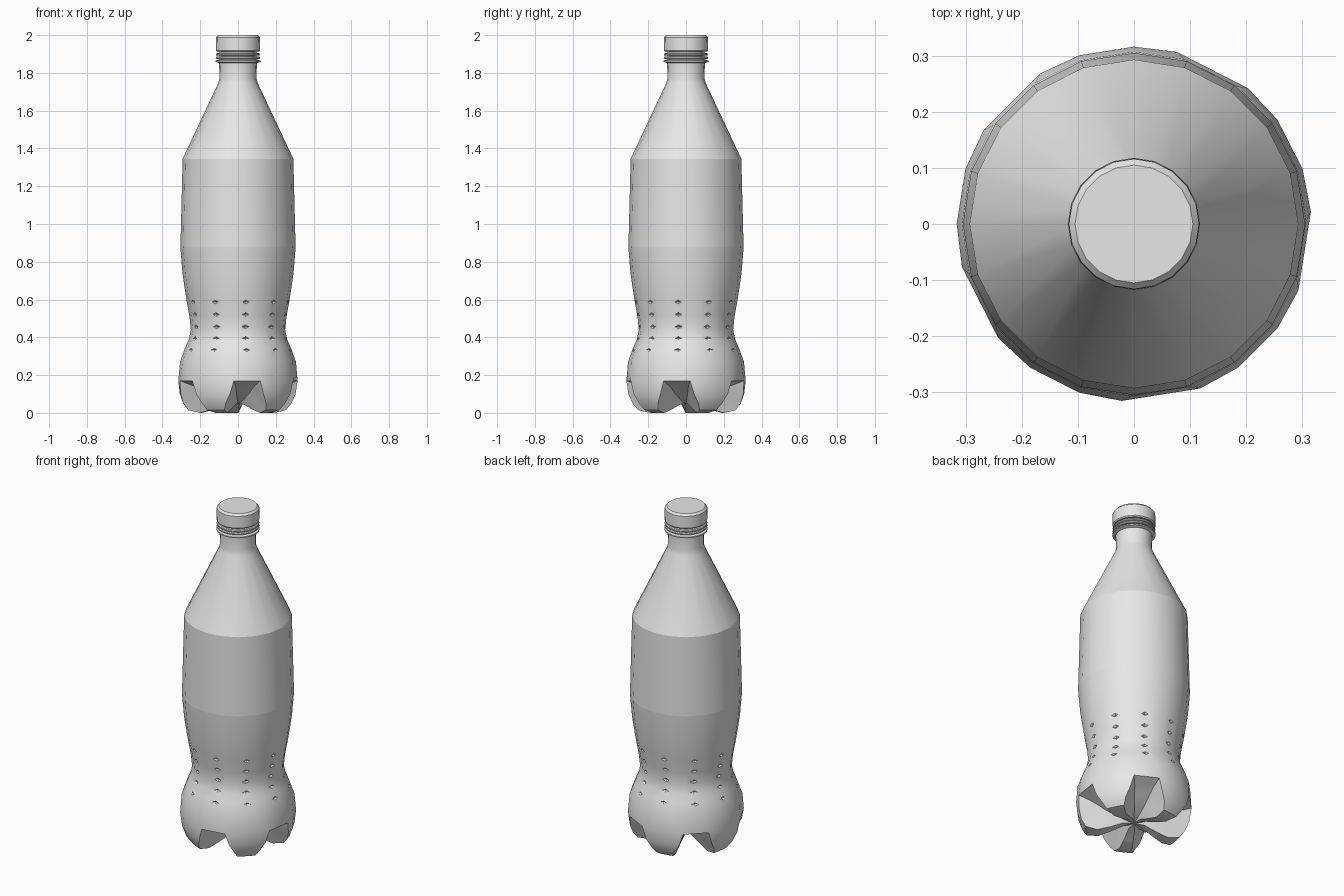
import bpy, bmesh
from math import sin, cos, radians
from mathutils import Matrix, Vector

cube = bpy.data.objects.get("Cube")
if cube:
    bpy.data.objects.remove(cube)

grey = bpy.data.materials.new("plain grey")
grey.use_nodes = True
grey.diffuse_color = (0.8, 0.8, 0.8, 1)
grey.node_tree.nodes["Principled BSDF"].inputs["Base Color"].default_value = (0.8, 0.8, 0.8, 1)


def polar(r, deg, z):
    return Vector((r * cos(radians(deg)), r * sin(radians(deg)), z))


def make_object(name, bm):
    bmesh.ops.remove_doubles(bm, verts=bm.verts, dist=1e-5)
    bmesh.ops.recalc_face_normals(bm, faces=bm.faces)
    mesh = bpy.data.meshes.new(name)
    bm.to_mesh(mesh)
    bm.free()
    mesh.materials.append(grey)
    obj = bpy.data.objects.new(name, mesh)
    bpy.context.collection.objects.link(obj)
    return obj


def loft(name, rings):
    """Join closed rings of points; coincident points are welded."""
    bm = bmesh.new()
    loops = [[bm.verts.new(p) for p in ring] for ring in rings]
    for a, b in zip(loops, loops[1:]):
        for i in range(len(a)):
            j = (i + 1) % len(a)
            bm.faces.new((a[i], a[j], b[j], b[i]))
    return make_object(name, bm)


def lathe(name, profile, sides=20):
    return loft(name, [[polar(r, 360 * i / sides, z) for i in range(sides)]
                       for r, z in profile])


def smooth(obj):
    bpy.ops.object.select_all(action='DESELECT')
    obj.select_set(True)
    bpy.context.view_layer.objects.active = obj
    bpy.ops.object.shade_smooth_by_angle(angle=radians(30))


def base_ring(valley, edge, foot):
    """Ring with five notches; valley and foot are (radius, z, angle from notch)."""
    ring = []
    for k in range(5):
        n = 72 * k - 9
        vr, vz, va = valley
        fr, fz, fa = foot
        ring += [polar(vr, n - va, vz), polar(vr, n + va, vz),
                 polar(fr, n + edge, fz), polar(fr, n + fa, fz),
                 polar(fr, n + 72 - fa, fz), polar(fr, n + 72 - edge, fz)]
    return ring


# Body outline from the neck down to the top of the notches: radius, z, notch half angle
wall = [(0, 1.93, 9), (.098, 1.93, 9), (.098, 1.872, 9), (.118, 1.865, 9),
        (.118, 1.858, 9), (.1, 1.852, 9), (.098, 1.77, 9), (.105, 1.745, 9),
        (.293, 1.345, 9), (.305, .875, 9), (.294, .74, 9), (.275, .61, 9),
        (.257, .51, 9), (.25, .44, 9), (.26, .39, 9), (.28, .345, 9),
        (.307, .27, 10), (.316, .17, 13)]
rings = [base_ring((r, z, a), a, (r, z, 27)) for r, z, a in wall]

# Five feet with sloping valleys between them, meeting at the centre
rings += [base_ring(v, e, f) for v, e, f in [
    ((.25, .145, 12), 17, (.308, .1, 28)),
    ((.2, .122, 12), 22, (.29, .05, 29)),
    ((.16, .1, 12), 25, (.263, .014, 30)),
    ((.12, .085, 12), 26, (.2, 0, 30)),
    ((.08, .07, 12), 25, (.13, .02, 28)),
    ((.04, .057, 12), 20, (.06, .045, 27)),
    ((0, .05, 9), 9, (0, .05, 27))]]
body = loft("bottle_body", rings)


def wall_radius(z):
    for (r1, z1, _), (r2, z2, _) in zip(wall, wall[1:]):
        if z2 <= z <= z1 and z1 > z2:
            return r2 + (r1 - r2) * (z - z2) / (z1 - z2)


# Diamond dimples in ten columns around the waist
bm = bmesh.new()
for col in range(10):
    angle = 36 * col - 9
    for z in (.587, .521, .456, .394, .333):
        place = (Matrix.Translation(polar(wall_radius(z) * cos(radians(9)), angle, z))
                 @ Matrix.Rotation(radians(angle), 4, 'Z')
                 @ Matrix.Diagonal((.012, .019, .012, 1)))
        bmesh.ops.create_uvsphere(bm, u_segments=4, v_segments=2, radius=1, matrix=place)
cutter = make_object("dimple_cutter", bm)
cutter.hide_render = True

cut = body.modifiers.new("dimples", 'BOOLEAN')
cut.operation = 'DIFFERENCE'
cut.solver = 'EXACT'
cut.object = cutter
bpy.context.view_layer.objects.active = body
bpy.ops.object.modifier_apply(modifier=cut.name)
bpy.data.objects.remove(cutter)

# Crisp borders above and below the label band
smooth(body)
bm = bmesh.new()
bm.from_mesh(body.data)
for e in bm.edges:
    if any(all(abs(v.co.z - z) < .001 for v in e.verts) for z in (1.345, .875)):
        e.smooth = False
bm.to_mesh(body.data)
bm.free()

# Screw cap and the sealing bands below it
smooth(lathe("cap", [(0, 2), (.105, 2), (.116, 1.988), (.117, 1.918),
                     (.112, 1.912), (0, 1.912)]))
for name, z in (("seal_band", 1.897), ("thread_ring", 1.88)):
    smooth(lathe(name, [(.09, z + .008), (.112, z + .008), (.116, z + .003),
                        (.116, z - .003), (.112, z - .006), (.09, z - .006),
                        (.09, z + .008)]))
